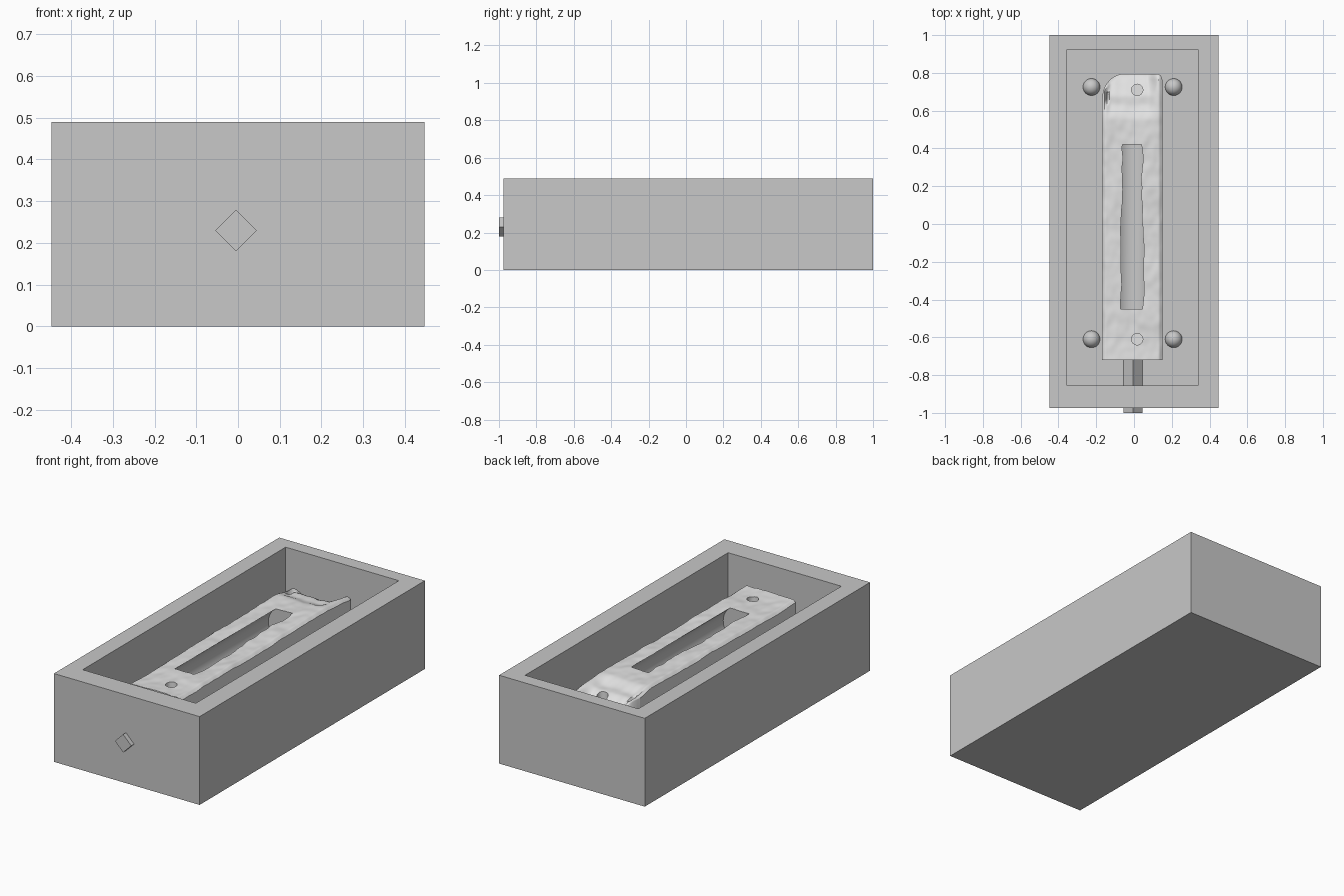
import bpy, bmesh, math
from mathutils import Matrix, Vector, noise

cube = bpy.data.objects.get("Cube")
if cube:
    bpy.data.objects.remove(cube, do_unlink=True)


def material(name, v):
    m = bpy.data.materials.new(name)
    m.use_nodes = True
    m.diffuse_color = (v, v, v, 1)
    m.node_tree.nodes["Principled BSDF"].inputs["Base Color"].default_value = (v, v, v, 1)
    return m


GREY = material("mid_grey", 0.58)
LIGHT = material("light_grey", 0.76)
FLOOR = 0.23


def finish(bm, name, mats, smooth=None):
    bmesh.ops.recalc_face_normals(bm, faces=bm.faces)
    mesh = bpy.data.meshes.new(name)
    bm.to_mesh(mesh)
    bm.free()
    for m in mats:
        mesh.materials.append(m)
    ob = bpy.data.objects.new(name, mesh)
    bpy.context.collection.objects.link(ob)
    if smooth:
        shade(ob, smooth)
    return ob


def activate(ob):
    bpy.ops.object.select_all(action='DESELECT')
    ob.select_set(True)
    bpy.context.view_layer.objects.active = ob


def shade(ob, degrees):
    activate(ob)
    bpy.ops.object.shade_smooth_by_angle(angle=math.radians(degrees))


def cylinder(name, a, b, radius, sides, mats, index=0):
    """Closed prism running from point a to point b."""
    a, b = Vector(a), Vector(b)
    bm = bmesh.new()
    turn = (b - a).to_track_quat('Z', 'Y').to_matrix().to_4x4()
    bmesh.ops.create_cone(bm, cap_ends=True, segments=sides, radius1=radius, radius2=radius,
                          depth=(b - a).length, matrix=Matrix.Translation((a + b) / 2) @ turn)
    for f in bm.faces:
        f.material_index = index
    return finish(bm, name, mats)


# Open box with a sunken floor: one inset for the rim, a second pushed down for the pit
bm = bmesh.new()
bmesh.ops.create_cube(bm, size=1)
for v in bm.verts:
    v.co = (v.co.x * 0.894, v.co.y * 1.975 + 0.0125, (v.co.z + 0.5) * 0.49)
bm.normal_update()
top = max(bm.faces, key=lambda f: f.calc_center_median().z)
for step in (0.1, 0.01):
    bmesh.ops.inset_individual(bm, faces=[top], thickness=step)
    for v in top.verts:
        v.co.x = 0.34 if v.co.x > 0 else -0.355
        v.co.y = 0.925 if v.co.y > 0 else -0.855
for v in top.verts:
    v.co.z = FLOOR
finish(bm, "mould_box", [GREY])

# Diamond rod through the front wall
cylinder("diamond_rod", (-0.005, -1, FLOOR), (-0.005, -0.70, FLOOR), 0.05, 4, [GREY])

# Locating domes on the floor
for x, side in ((-0.225, "right"), (0.21, "left")):
    for y, end in ((-0.61, "front"), (0.725, "back")):
        bm = bmesh.new()
        bmesh.ops.create_uvsphere(bm, u_segments=32, v_segments=16, radius=0.045,
                                  matrix=Matrix.Translation((x, y, FLOOR)))
        finish(bm, f"locating_dome_{end}_{side}", [GREY], 40)


# Handle blank with an uneven top
def back_edge(x):
    if x < -0.05:
        return 0.66 + 0.135 * math.sqrt(max(0, 1 - ((x + 0.05) / 0.12) ** 2))
    if x > 0.12:
        return 0.765 + math.sqrt(max(0, 0.03 ** 2 - (x - 0.12) ** 2))
    return 0.795


def ease(a, b, t):
    t = min(1, max(0, (t - a) / (b - a)))
    return t * t * (3 - 2 * t)


def height(x, y):
    z = 0.414 + 0.006 * ease(-0.4, 0.4, y)
    z += 0.007 * noise.noise((x * 9, y * 6, 0.3)) + 0.003 * noise.noise((x * 25, y * 18, 2))
    # Sloping dip at the back end, leaving raised side corners
    middle = (1 - 0.8 * ease(0.07, 0.13, x)) * (0.45 + 0.55 * ease(-0.16, -0.12, x))
    z -= (0.025 * ease(0.55, 0.64, y) + 0.06 * ease(0.67, 0.795, y)) * middle
    z -= 0.05 * math.exp(-((x + 0.145) / 0.008) ** 2 - ((y - 0.67) / 0.025) ** 2)
    # Worn long edges
    edge = min(x + 0.17, 0.15 - x, back_edge(x) - y)
    return z - 0.014 * (1 - ease(0, 0.018, edge))


bm = bmesh.new()
bmesh.ops.create_grid(bm, x_segments=48, y_segments=150, size=0.5)
for v in bm.verts:
    s, t = v.co.x + 0.5, v.co.y + 0.5
    x = -0.17 + 0.32 * s
    v.co = (x, -0.72 + t * (back_edge(x) + 0.72), FLOOR - 0.01)
skin = bmesh.ops.extrude_face_region(bm, geom=list(bm.faces), use_keep_orig=True)["geom"]
for v in skin:
    if isinstance(v, bmesh.types.BMVert):
        v.co.z = height(v.co.x, v.co.y)
blank = finish(bm, "handle_blank", [LIGHT, GREY])

# Long round bore and two pin holes cut into the blank
mats = [LIGHT, GREY]
cutters = [cylinder("bore_cutter", (-0.013, -0.45, 0.335), (-0.008, 0.42, 0.335), 0.1, 48, mats, 1)]
for y in (-0.61, 0.71):
    cutters.append(cylinder("pin_cutter", (0.017, y, 0.29), (0.017, y, 0.6), 0.03, 24, mats))
activate(blank)
for c in cutters:
    mod = blank.modifiers.new("cut", 'BOOLEAN')
    mod.operation = 'DIFFERENCE'
    mod.solver = 'EXACT'
    mod.object = c
    bpy.ops.object.modifier_apply(modifier=mod.name)
for c in cutters:
    bpy.data.objects.remove(c, do_unlink=True)
shade(blank, 35)
